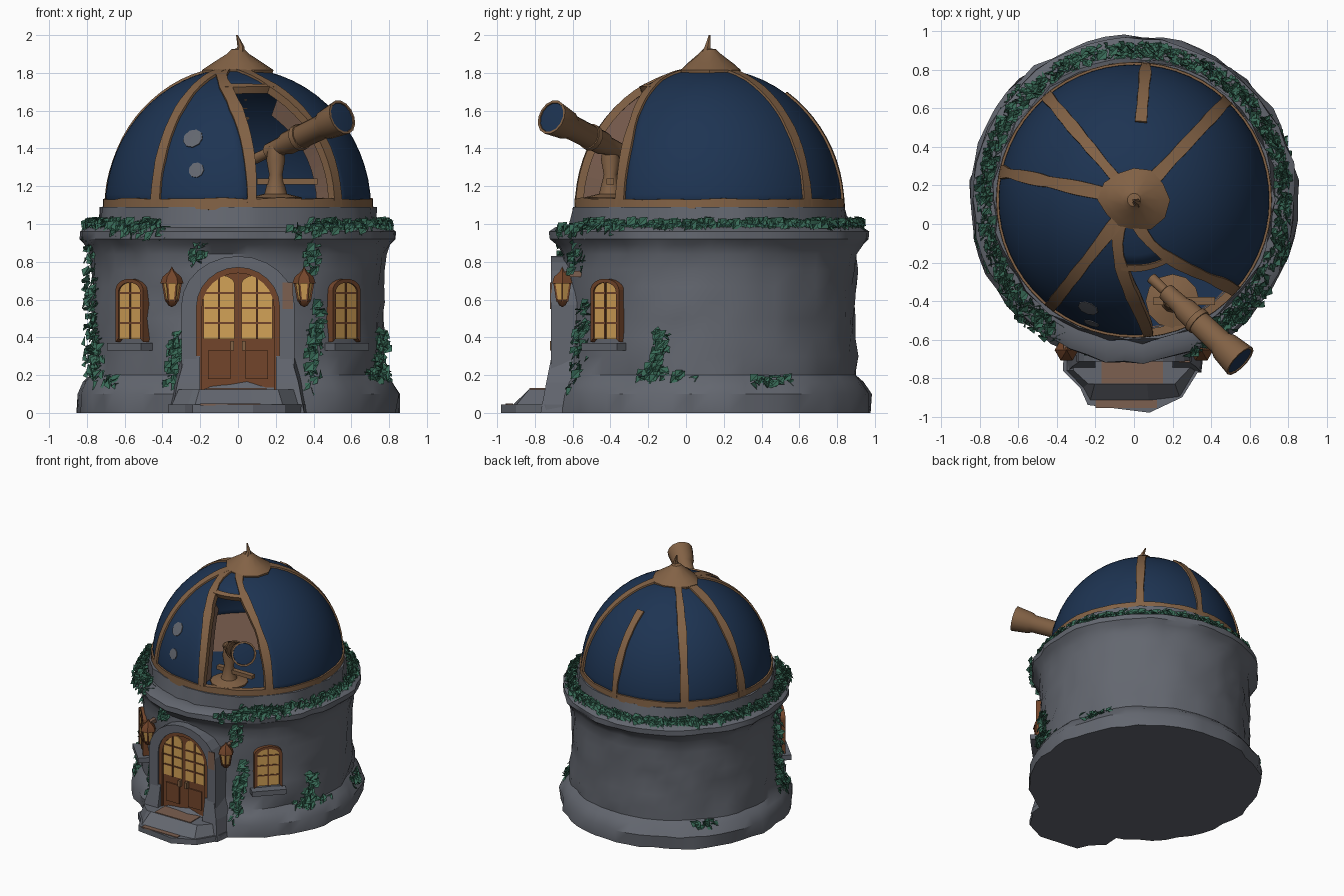
import bpy, bmesh, random
from math import sin, cos, pi, radians
from mathutils import Vector, noise

random.seed(4)
if "Cube" in bpy.data.objects:
    bpy.data.objects.remove(bpy.data.objects["Cube"])

CY = 0.125                                   # building axis in y
DOME_R, DOME_H, DOME_Z = 0.705, 0.745, 1.08
smooth = []


def material(name, r, g, b):
    m = bpy.data.materials.new(name)
    m.use_nodes = True
    m.diffuse_color = (r, g, b, 1)
    bsdf = m.node_tree.nodes["Principled BSDF"]
    bsdf.inputs["Base Color"].default_value = (r, g, b, 1)
    bsdf.inputs["Roughness"].default_value = 0.9
    return m


STONE = material("grey stone", 0.125, 0.135, 0.16)
BLUE = material("roof blue", 0.0125, 0.034, 0.085)
BRONZE = material("bronze", 0.225, 0.122, 0.06)
WOOD = material("door wood", 0.17, 0.06, 0.024)
GOLD = material("glowing glass", 0.65, 0.36, 0.095)
LEAF = material("ivy green", 0.04, 0.145, 0.095)
CLAY = material("dull clay", 0.2, 0.115, 0.08)


def finish(name, bm, mat, round_it=False):
    bmesh.ops.remove_doubles(bm, verts=bm.verts, dist=0.0005)
    bmesh.ops.recalc_face_normals(bm, faces=bm.faces)
    me = bpy.data.meshes.new(name)
    bm.to_mesh(me)
    bm.free()
    me.materials.append(mat)
    ob = bpy.data.objects.new(name, me)
    bpy.context.collection.objects.link(ob)
    if round_it:
        smooth.append(ob)
    return ob


def loft(name, sections, mat, closed=False, round_it=False):
    """Skin a row of equal-sized sections; cap the ends unless closed."""
    bm = bmesh.new()
    rows = [[bm.verts.new(p) for p in s] for s in sections]
    n = len(rows[0])
    for a, b in zip(rows, rows[1:] + rows[:1] if closed else rows[1:]):
        for i in range(n):
            j = (i + 1) % n
            bm.faces.new((a[i], a[j], b[j], b[i]))
    if not closed:
        bm.faces.new(rows[0])
        bm.faces.new(rows[-1])
    return finish(name, bm, mat, round_it)


def revolve(name, profile, mat, segs=24, loc=(0, 0, 0), lump=0, step=9):
    """Spin an (r, z) profile round z, with optional uneven stonework."""
    pts = [profile[0]]
    for a, b in zip(profile, profile[1:]):
        k = max(1, int((Vector(b) - Vector(a)).length / step))
        pts += [Vector(a).lerp(Vector(b), (i + 1) / k) for i in range(k)]
    bm = bmesh.new()
    rows = []
    for i in range(segs):
        t = 2 * pi * i / segs
        row = []
        for r, z in pts:
            d = lump * noise.noise(Vector((cos(t) * 6, sin(t) * 6, z * 8))) if r > 0.1 else 0
            row.append(bm.verts.new(((r + d) * cos(t), (r + d) * sin(t), z)))
        rows.append(row)
    for a, b in zip(rows, rows[1:] + rows[:1]):
        for i in range(len(pts) - 1):
            bm.faces.new((a[i], b[i], b[i + 1], a[i + 1]))
    bmesh.ops.dissolve_degenerate(bm, dist=0.0005, edges=bm.edges)
    ob = finish(name, bm, mat, True)
    ob.location = loc
    return ob


def box(name, x, y, z, mat):
    return loft(name, [[(x[0], v, z[0]), (x[1], v, z[0]), (x[1], v, z[1]), (x[0], v, z[1])] for v in y], mat)


def arch(w, z0, z1, rise, cx=0):
    arc = [(cx - w / 2 * cos(pi * i / 12), z1 - rise + rise * sin(pi * i / 12)) for i in range(13)]
    return [(cx - w / 2, z0)] + arc + [(cx + w / 2, z0)]


def arch_plate(name, outline, y0, y1, mat):
    return loft(name, [[(x, y, z) for x, z in outline] for y in (y0, y1)], mat)


def arch_frame(name, outer, inner, y0, y1, mat):
    return loft(name, [[(a[0], y0, a[1]), (b[0], y0, b[1]), (b[0], y1, b[1]), (a[0], y1, a[1])]
                       for a, b in zip(outer, inner)], mat)


def on_dome(az, el, grow=1.0):
    a, e = radians(az), radians(el)
    r = DOME_R * grow * cos(e)
    return Vector((r * cos(a), CY + r * sin(a), DOME_Z + DOME_H * grow * sin(e)))


def lean(el):
    """The observing slot swings sideways as it climbs."""
    return -40 * (el / 80) ** 3


def dome_strip(name, path, width, closed=False):
    """Raised band following (azimuth, elevation) points on the dome."""
    pts = [on_dome(*p) for p in path]
    secs = []
    for i, p in enumerate(pts):
        q0, q1 = (pts[i - 1], pts[(i + 1) % len(pts)]) if closed else (pts[max(i - 1, 0)], pts[min(i + 1, len(pts) - 1)])
        n = (p - Vector((0, CY, DOME_Z))).normalized()
        s = n.cross((q1 - q0).normalized()) * width / 2 * (1 + 0.4 * noise.noise(p * 7))
        secs.append([p - s * 1.1 - n * 0.03, p + s * 1.1 - n * 0.03, p + s + n * 0.011, p - s + n * 0.011])
    return loft(name, secs, BRONZE, closed, True)


# Stone body with plinth, cornice and drum
revolve("stone_body", [(0, 0), (0.85, 0), (0.855, 0.1), (0.815, 0.165), (0.78, 0.2), (0.77, 0.5), (0.778, 0.84),
        (0.81, 0.89), (0.84, 0.92), (0.84, 0.96), (0.8, 0.985), (0.735, 0.985), (0.725, 1.09), (0, 1.1)],
        STONE, 54, (0, CY, 0), 0.028, 0.085)

# Dome shell with the observing slot left open
bm = bmesh.new()
rings = [[bm.verts.new(on_dome(az + lean(el), el)) for az in range(0, 360, 6)] for el in range(0, 90, 6)]
for e in range(len(rings) - 1):
    for i in range(60):
        if not (46 <= i < 53 and e < 10):
            j = (i + 1) % 60
            bm.faces.new((rings[e][i], rings[e][j], rings[e + 1][j], rings[e + 1][i]))
dome = finish("dome_shell", bm, BLUE, True)
mod = dome.modifiers.new("thickness", "SOLIDIFY")
mod.thickness, mod.offset = 0.03, -1

# Bronze ribs, rim, slot lintel and slot side panels
for az in (47, 130, 168, 232):
    dome_strip("dome_rib", [(az, e) for e in range(0, 83, 5)], 0.06)
for az in (276, 318):
    dome_strip("slot_rib", [(az + lean(e), e) for e in range(0, 81, 5)], 0.06)
    loft("slot_side", [[on_dome(az + lean(e) + d, e, g) for d, g in ((-.3, 1), (.3, 1), (.3, .8), (-.3, .8))]
                       for e in range(2, 61, 6)], CLAY)
dome_strip("short_back_rib", [(85, e) for e in range(0, 59, 5)], 0.06)
dome_strip("dome_rim", [(a, 2) for a in range(0, 360, 6)], 0.055, closed=True)
dome_strip("slot_lintel", [(a + lean(60), 60) for a in range(276, 319, 6)], 0.03)

# Dome floor, finial and bare spots
revolve("dome_floor", [(0, 1.1), (0.67, 1.1), (0.67, 1.125), (0, 1.125)], CLAY, 40, (0, CY, 0))
loft("floor_front", [[(0.665 * cos(radians(a)), CY + 0.665 * sin(radians(a)), z) for a in range(-140, 41, 9)]
                     for z in (1.12, 1.129)], BLUE)
revolve("dome_cap", [(0, 1.79), (0.17, 1.79), (0.175, 1.815), (0.13, 1.85), (0.06, 1.9), (0.035, 1.925), (0, 1.93)],
        BRONZE, 12, (0, CY, 0), 0.03)
loft("finial_spike", [[(x + r * cos(k * pi / 3), CY + y + r * sin(k * pi / 3), z) for k in range(6)]
     for x, y, z, r in ((0.01, -0.02, 1.9, .03), (0.015, -0.01, 1.94, .018), (-0.005, 0, 2.0, .005))], BRONZE)
for az, el, size in ((247, 30, 0.055), (251, 16, 0.042)):
    p = on_dome(az, el)
    spot = revolve("bare_spot", [(0, 0), (size, -0.003), (size, 0.003), (0, 0.005)], STONE, 9, p)
    spot.rotation_euler = (p - Vector((0, CY, DOME_Z))).to_track_quat("Z", "Y").to_euler()

# Telescope on its stand
eye, aim = Vector((0.09, -0.28, 1.345)), Vector((0.47, -0.44, 0.225))
turn = aim.to_track_quat("Z", "Y").to_euler()
for name, prof, mat in (
        ("telescope_tube", [(0, 0), (0.028, 0), (0.026, 0.1), (0.046, 0.11), (0.05, 0.22), (0.062, 0.25), (0.066, 0.52),
                            (0.08, 0.55), (0.095, 0.67), (0.082, 0.67), (0.08, 0.65), (0, 0.65)], BRONZE),
        ("telescope_band", [(0.05, 0.33), (0.071, 0.33), (0.071, 0.36), (0.05, 0.36)], BRONZE),
        ("telescope_lens", [(0, 0.645), (0.083, 0.645), (0.08, 0.665), (0, 0.672)], BLUE)):
    revolve(name, prof, mat, 14, eye).rotation_euler = turn
revolve("telescope_stand", [(0, 1.12), (0.14, 1.12), (0.14, 1.14), (0.06, 1.16), (0.035, 1.26), (0.05, 1.34),
                            (0.04, 1.41), (0, 1.41)], BRONZE, 12, (0.2, -0.4, 0))
box("stand_crossbar", (0.1, 0.42), (-0.42, -0.38), (1.21, 1.24), BRONZE)

# Arched porch and double door
arch_frame("porch_arch", arch(0.6, 0, 0.83, 0.26), arch(0.44, 0, 0.77, 0.21), -0.715, -0.5, STONE)
arch_frame("door_frame", arch(0.44, 0.1, 0.77, 0.21), arch(0.38, 0.1, 0.74, 0.18), -0.705, -0.55, WOOD)
arch_plate("door", arch(0.4, 0.1, 0.75, 0.19), -0.69, -0.55, WOOD)
for s in (-1, 1):
    glass = [(x, z - 0.5 * max(0, abs(x) - 0.1) if z > 0.6 else z) for x, z in arch(0.165, 0.39, 0.73, 0.05, s * 0.1)]
    arch_plate("door_glass", glass, -0.698, -0.68, GOLD)
    box("door_bar", (s * 0.1 - 0.006, s * 0.1 + 0.006), (-0.706, -0.69), (0.39, 0.72), WOOD)
    for z in (0.47, 0.55, 0.63):
        box("door_crossbar", (s * 0.1 - 0.078, s * 0.1 + 0.078), (-0.705, -0.69), (z, z + 0.01), WOOD)
    box("door_panel", (s * 0.1 - 0.06, s * 0.1 + 0.06), (-0.7, -0.68), (0.18, 0.33), WOOD)
    box("door_handle", (s * 0.03 - 0.01, s * 0.03 + 0.01), (-0.72, -0.68), (0.33, 0.38), BRONZE)
    loft("porch_buttress", [[(s * x, y, z) for x, y in ((0.2, -0.5), (w, -0.5), (w - 0.03, f), (0.2, f))]
                            for w, f, z in ((0.38, -0.77, 0), (0.35, -0.74, 0.16), (0.31, -0.712, 0.3))], STONE)
box("porch_stain", (0.235, 0.29), (-0.719, -0.71), (0.55, 0.69), CLAY)

# Doorstep slabs
slab = [(-0.36, -0.6), (-0.37, -0.76), (-0.28, -0.85), (-0.24, -0.94), (0.08, -0.98), (0.25, -0.9), (0.35, -0.74), (0.36, -0.6)]
loft("lower_step", [[(x, y, z) for x, y in slab] for z in (0, 0.045)], STONE)
loft("upper_step", [[(x * k, max(y, -b), z) for x, y in slab] for z, k, b in ((0.04, 0.95, 0.92), (0.125, 0.85, 0.83))], STONE)
box("step_path", (-0.17, 0.15), (-0.828, -0.7), (0.12, 0.131), CLAY)
box("step_edge", (-0.2, 0.12), (-0.955, -0.915), (0.04, 0.05), CLAY)


# Side windows
def place(ob, az, r):
    a = radians(az)
    ob.location = (r * cos(a), CY + r * sin(a), 0)
    ob.rotation_euler = (0, 0, a + pi / 2)


for az in (-136, -44):
    parts = [arch_frame("window_frame", arch(0.21, 0.375, 0.71, 0.06), arch(0.165, 0.395, 0.69, 0.05), -0.02, 0.05, WOOD),
             arch_plate("window_glass", arch(0.17, 0.39, 0.695, 0.05), -0.012, 0.04, GOLD),
             box("window_bar", (-0.006, 0.006), (-0.018, 0), (0.39, 0.69), WOOD),
             box("window_sill", (-0.13, 0.13), (-0.06, 0.05), (0.33, 0.37), STONE)]
    parts += [box("window_crossbar", (-0.085, 0.085), (-0.017, 0), (z, z + 0.01), WOOD) for z in (0.47, 0.55, 0.63)]
    for ob in parts:
        place(ob, az, 0.78)

# Wall lanterns
for s in (-1, 1):
    at = (s * 0.35, -0.655, 0)
    revolve("lantern_glass", [(0, 0.59), (0.03, 0.59), (0.048, 0.69), (0, 0.69)], GOLD, 6, at)
    revolve("lantern_cap", [(0, 0.685), (0.062, 0.685), (0.05, 0.72), (0.015, 0.75), (0, 0.775)], WOOD, 6, at)
    revolve("lantern_base", [(0, 0.56), (0.02, 0.57), (0.037, 0.6), (0, 0.605)], WOOD, 6, at)
    for k in range(6):
        c, d = cos(k * pi / 3), sin(k * pi / 3)
        loft("lantern_rib", [[(at[0] + r * c + u, at[1] + r * d + v, z) for u, v in ((-.005, -.005), (.005, -.005), (.005, .005), (-.005, .005))]
             for r, z in ((0.031, 0.59), (0.049, 0.69))], WOOD)
    box("lantern_arm", (at[0] - 0.015, at[0] + 0.015), (-0.65, -0.52), (0.72, 0.75), CLAY)


# Ivy leaves scattered along (azimuth, radius, height) runs
def ivy(name, start, end, count, spread, size=0.034):
    bm = bmesh.new()
    rnd = lambda k: random.uniform(-k, k)
    for _ in range(count):
        t = random.random()
        az, r, z = (a + (b - a) * t for a, b in zip(start, end))
        a = radians(az) + rnd(spread)
        out = Vector((cos(a), sin(a), 0))
        p = out * (r + rnd(0.035)) + Vector((0, CY, z + rnd(0.025)))
        n = (out + Vector((rnd(0.9), rnd(0.9), 0.6 + rnd(0.6)))).normalized()
        u = n.orthogonal().normalized() * size * random.uniform(0.6, 1.2)
        w = n.cross(u) * 0.75
        m, tip, l, q = (bm.verts.new(p + d) for d in (-u, u, w + n * 0.012, -w + n * 0.012))
        bm.faces.new((m, tip, l))
        bm.faces.new((tip, m, q))
    finish(name, bm, LEAF)


ivy("cornice_ivy", (-58, 0.775, 0.99), (238, 0.775, 0.99), 1300, 0.03)
ivy("cornice_ivy_front", (-70, 0.82, 0.96), (-35, 0.82, 0.98), 90, 0.03)
ivy("cornice_ivy_front", (215, 0.82, 0.97), (243, 0.82, 0.95), 80, 0.03)
for az0, z0, az1, z1, count in ((196, 0.2, 192, 0.95, 130), (206, 0.15, 200, 0.4, 40), (-22, 0.17, -18, 0.42, 75),
                                (-28, 0.2, -8, 0.2, 35), (-62, 0.12, -57, 0.6, 75), (-61, 0.76, -60, 0.95, 30),
                                (-117, 0.1, -113, 0.4, 60), (-107, 0.8, -104, 0.9, 25)):
    ivy("hanging_ivy", (az0, 0.805, z0), (az1, 0.79, z1), count, 0.045)
for az in (20, 28, 215, 140):
    ivy("plinth_moss", (az - 5, 0.8, 0.16), (az + 5, 0.8, 0.16), 22, 0.03)

# Soft shading with crisp edges
bpy.ops.object.select_all(action="DESELECT")
for ob in smooth:
    ob.select_set(True)
bpy.context.view_layer.objects.active = smooth[0]
bpy.ops.object.shade_smooth_by_angle(angle=radians(35))
